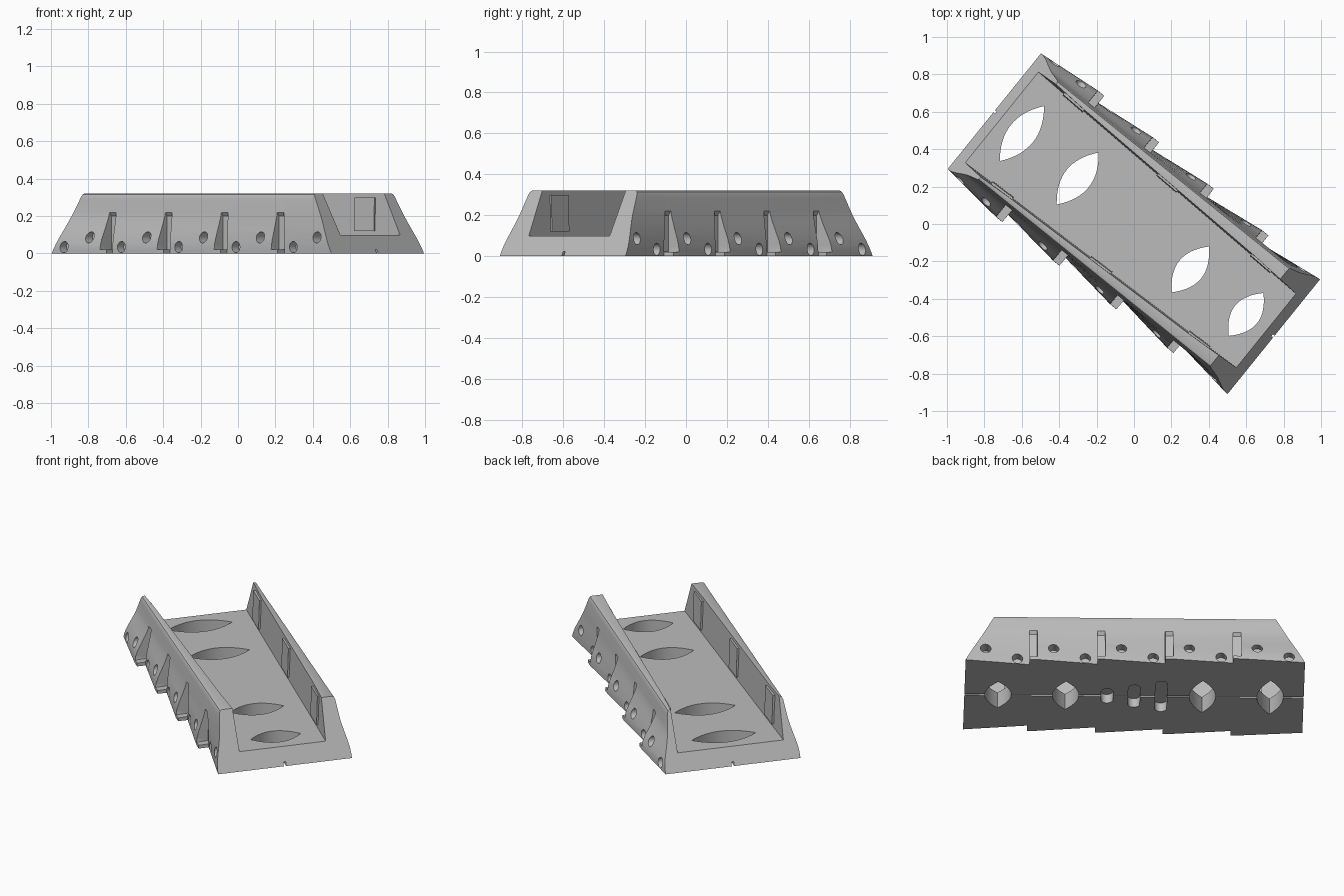
import bpy, bmesh, math

old = bpy.data.objects.get("Cube")
if old:
    bpy.data.objects.remove(old, do_unlink=True)

grey = bpy.data.materials.new("plain_grey")
grey.use_nodes = True
COLOUR = (0.5, 0.5, 0.5, 1)
grey.diffuse_color = COLOUR
grey.node_tree.nodes["Principled BSDF"].inputs["Base Color"].default_value = COLOUR

TURN = math.radians(-38.9)      # whole channel is turned about z
HALF, SECTIONS, GAP = 0.96, 5, 0.045
PITCH = 2 * HALF / SECTIONS
FLOOR, TOP, LIP = 0.1, 0.32, 0.352


def make_object(name, bm):
    bmesh.ops.recalc_face_normals(bm, faces=bm.faces)
    mesh = bpy.data.meshes.new(name)
    bm.to_mesh(mesh)
    bm.free()
    mesh.materials.append(grey)
    obj = bpy.data.objects.new(name, mesh)
    obj.rotation_euler.z = TURN
    bpy.context.collection.objects.link(obj)
    return obj


def inner(u):
    return 0.2825 - 0.03 * u


def skin(bm, rings):
    """Join closed rings of points into a capped solid."""
    rings = [[bm.verts.new(p) for p in ring] for ring in rings]
    n = len(rings[0])
    for a, b in zip(rings, rings[1:]):
        for i in range(n):
            j = (i + 1) % n
            bm.faces.new((a[i], a[j], b[j], b[i]))
    bm.faces.new(rings[0])
    bm.faces.new(rings[-1])


def prism(bm, outline, low, high):
    skin(bm, [[(x, y, z) for x, y in outline] for z in (low, high)])


# Curved outer flare: (height, share of the flare)
FLARE = [(0, 1), (0.02, 0.99), (0.022, 0.99), (0.05, 0.93), (0.08, 0.79),
         (0.11, 0.6), (0.14, 0.41), (0.17, 0.23), (0.2, 0.07), (0.22, 0)]


def station(u, width, pocket=False):
    half = []
    for z, share in FLARE:
        v = LIP + (width - LIP) * share
        if pocket and 0.021 < z < 0.21:
            v = 0.338
        half.append((v, z))
    half += [(0.343, 0.285), (0.34, 0.305), (0.335, 0.315), (0.325, TOP),
             (inner(u) + 0.008, TOP), (inner(u), FLOOR)]
    loop = half + [(-v, z) for v, z in reversed(half)]
    slope = 0.52 if abs(u) > HALF - 0.001 else 0
    return [(u - math.copysign(slope * z, u), v, z) for v, z in loop]


def start_width(i):
    return 0.397 - 0.013 * i


def end_width(i):
    return 0.434 - 0.01 * i


# Channel body: stepped, flaring sections with pockets between them
bm = bmesh.new()
rings = []
for i in range(SECTIONS):
    u0 = -HALF + i * PITCH + (GAP / 2 if i else 0)
    u1 = -HALF + (i + 1) * PITCH - (GAP / 2 if i < SECTIONS - 1 else 0)
    rings += [station(u0, start_width(i)), station(u1, end_width(i))]
    if i < SECTIONS - 1:
        rings += [station(u1 + 0.001, end_width(i), True),
                  station(u1 + GAP - 0.001, end_width(i), True)]
skin(bm, rings)
body = make_object("channel_body", bm)

# Cutter: lens openings, underside slots and side holes
bm = bmesh.new()
STEPS = 16
for u in (-0.77, -0.387, 0.387, 0.77):
    a, b = 0.168 - 0.027 * u, 0.075
    edge = [-1 + 2 * k / STEPS for k in range(STEPS + 1)]
    lens = [(u + b * (1 - t * t), a * t) for t in edge]
    lens += [(u - b * (1 - t * t), a * t) for t in reversed(edge[1:-1])]
    prism(bm, lens, -0.1, 0.2)

for u, length in ((0.153, 0.16), (0, 0.25), (-0.153, 0.34)):
    r = 0.034
    slot = []
    for k in range(2 * STEPS):
        ang = math.pi * (k + 0.5) / STEPS
        slot.append((u + r * math.cos(ang),
                     r * math.sin(ang) + math.copysign(length / 2 - r, math.sin(ang))))
    prism(bm, slot, -0.1, 0.055)

for i in range(SECTIONS):
    for offset, z in ((0.09, 0.034), (0.27, 0.086)):
        u = -HALF + i * PITCH + offset
        depth = start_width(i) - 0.05
        for side in (-1, 1):
            circle = [(u + 0.03 * math.cos(math.tau * k / 24),
                       z + 0.03 * math.sin(math.tau * k / 24)) for k in range(24)]
            skin(bm, [[(x, side * v, h) for x, h in circle] for v in (depth, 0.6)])
openings = make_object("openings_cutter", bm)

# Cutter: narrow groove along the underside
bm = bmesh.new()
prism(bm, [(-1.2, -0.007), (1.2, -0.007), (1.2, 0.007), (-1.2, 0.007)], -0.1, 0.022)
groove = make_object("groove_cutter", bm)

for cutter in (openings, groove):
    cutter.hide_render = True
    mod = body.modifiers.new(cutter.name, "BOOLEAN")
    mod.operation = "DIFFERENCE"
    mod.solver = "EXACT"
    mod.object = cutter
bpy.context.view_layer.update()
cut_mesh = bpy.data.meshes.new_from_object(
    body.evaluated_get(bpy.context.evaluated_depsgraph_get()))
body.modifiers.clear()
body.data = cut_mesh
for cutter in (openings, groove):
    bpy.data.objects.remove(cutter, do_unlink=True)

# Raised pads on the inner walls
for side, label in ((-1, "front"), (1, "back")):
    for n, u in enumerate((-0.66, 0, 0.66)):
        bm = bmesh.new()
        rings = []
        for x in (u - 0.07, u + 0.07):
            v = inner(x)
            rings.append([(x, side * (v + d), z) for d, z in
                          ((-0.009, 0.12), (0.012, 0.12), (0.014, 0.3), (-0.004, 0.3))])
        skin(bm, rings)
        make_object(f"{label}_wall_pad_{n + 1}", bm)

# Smooth the curved flanks, keep the edges crisp
bpy.ops.object.select_all(action="DESELECT")
body.select_set(True)
bpy.context.view_layer.objects.active = body
bpy.ops.object.shade_smooth_by_angle(angle=math.radians(30))
